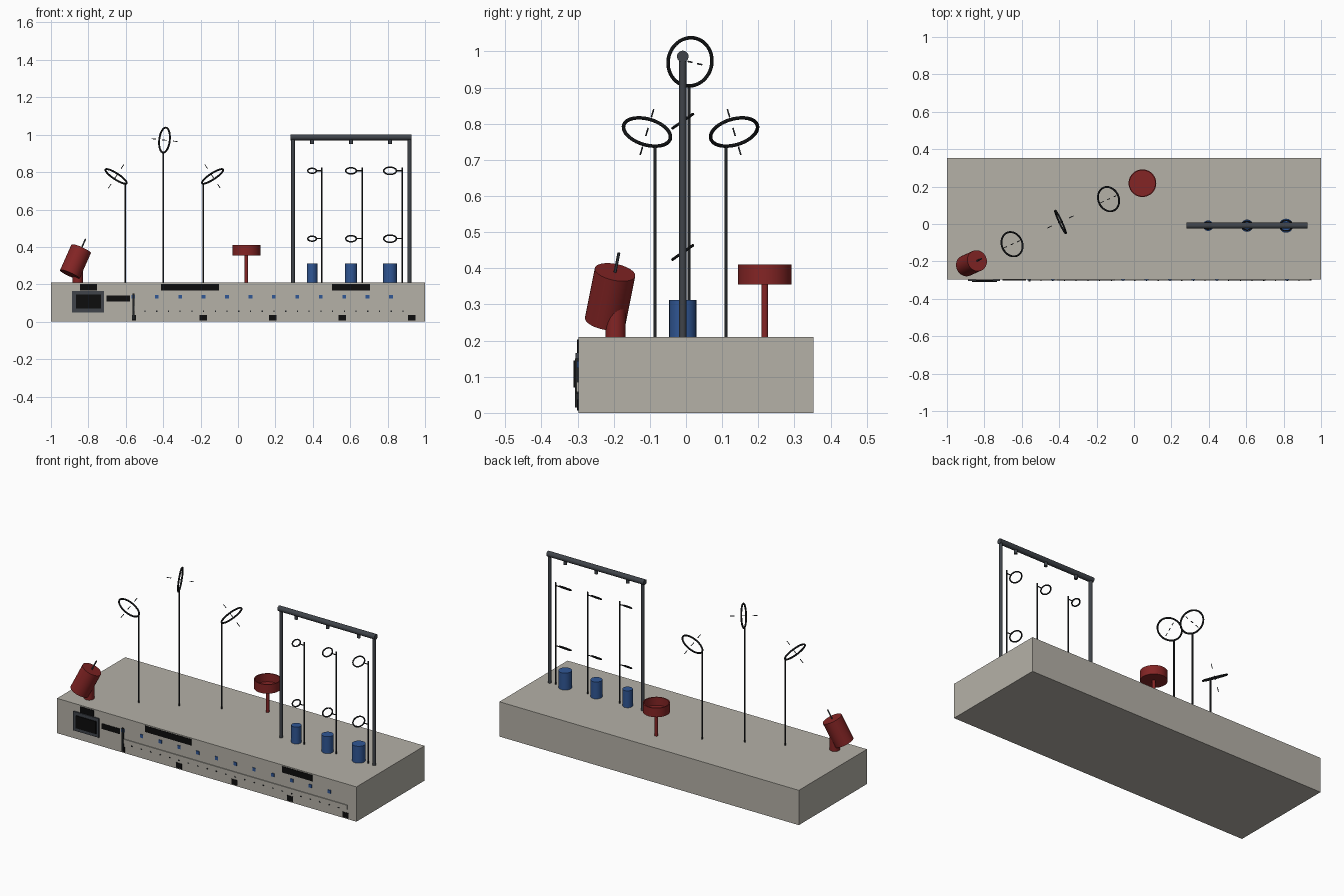
import bpy, math
from mathutils import Vector

cube = bpy.data.objects.get("Cube")
if cube:
    bpy.data.objects.remove(cube)


def material(name, rgb):
    m = bpy.data.materials.new(name)
    m.use_nodes = True
    color = (*rgb, 1)
    m.diffuse_color = color
    m.node_tree.nodes["Principled BSDF"].inputs["Base Color"].default_value = color
    return m


STONE = material("warm grey", (0.46, 0.44, 0.39))
STEEL = material("dark steel", (0.05, 0.057, 0.067))
IRON = material("near black iron", (0.016, 0.018, 0.02))
BLACK = material("black", (0.004, 0.004, 0.004))
RED = material("deep red", (0.23, 0.018, 0.018))
BLUE = material("blue", (0.03, 0.095, 0.3))


def finish(name, mat, smooth=True):
    ob = bpy.context.object
    ob.name = name
    ob.data.materials.append(mat)
    if smooth:
        bpy.ops.object.shade_smooth_by_angle()
    return ob


def box(name, x, y, z, mat):
    """Box from (min, max) pairs on each axis."""
    mid = [(a + b) / 2 for a, b in (x, y, z)]
    bpy.ops.mesh.primitive_cube_add(size=1, location=mid)
    bpy.context.object.scale = [b - a for a, b in (x, y, z)]
    bpy.ops.object.transform_apply(location=False, rotation=False, scale=True)
    return finish(name, mat, False)


def rod(name, start, end, radius, mat, sides=24):
    """Cylinder between two points."""
    a, b = Vector(start), Vector(end)
    bpy.ops.mesh.primitive_cylinder_add(
        vertices=sides, radius=radius, depth=(b - a).length, location=(a + b) / 2,
        rotation=(b - a).to_track_quat('Z', 'Y').to_euler())
    return finish(name, mat)


def ring(name, center, normal, radius, tube):
    bpy.ops.mesh.primitive_torus_add(
        major_radius=radius, minor_radius=tube, major_segments=48, minor_segments=10,
        location=center, rotation=Vector(normal).to_track_quat('Z', 'Y').to_euler())
    return finish(name, IRON)


def cup(name, center, radius, bottom, top, wall, mat):
    """Open cup made by spinning a wall profile."""
    profile = [(0, bottom), (radius, bottom), (radius, top),
               (radius - wall, top), (radius - wall, bottom + wall), (0, bottom + wall)]
    sides = 40
    verts, faces = [], []
    for r, z in profile[1:-1]:
        for i in range(sides):
            t = math.tau * i / sides
            verts.append((center[0] + r * math.cos(t), center[1] + r * math.sin(t), z))
    loops = len(profile) - 2
    for k in range(loops - 1):
        for i in range(sides):
            j = (i + 1) % sides
            faces.append((k * sides + i, k * sides + j, (k + 1) * sides + j, (k + 1) * sides + i))
    faces.append(tuple(reversed(range(sides))))
    faces.append(tuple(range((loops - 1) * sides, loops * sides)))
    mesh = bpy.data.meshes.new(name)
    mesh.from_pydata(verts, [], faces)
    ob = bpy.data.objects.new(name, mesh)
    bpy.context.collection.objects.link(ob)
    bpy.ops.object.select_all(action='DESELECT')
    ob.select_set(True)
    bpy.context.view_layer.objects.active = ob
    return finish(name, mat)


TOP, FRONT = 0.21, -0.298

# Base slab
box("base", (-1, 1), (FRONT, 0.352), (0, TOP), STONE)

# Tilted launcher barrel on its stub
axis = Vector((0.4, 0.18, 0.9)).normalized()
mid = Vector((-0.869, -0.21, 0.321))
rod("launcher_barrel", mid - axis * 0.076, mid + axis * 0.076, 0.057, RED, 40)
rod("launcher_pin", mid + axis * 0.07, mid + axis * 0.135, 0.004, STEEL, 12)
rod("launcher_stub", (-0.857, -0.195, TOP), (-0.857, -0.195, 0.3), 0.028, RED)

# Standing hoops with a dashed axis through each
hoops = [((-0.652, -0.108, 0.777), (0.53, 0.24, 0.81)),
         ((-0.393, 0.011, 0.971), (0.9, 0.42, -0.1)),
         ((-0.136, 0.133, 0.777), (-0.53, -0.24, 0.81))]
for n, (c, d) in enumerate(hoops, 1):
    c, d = Vector(c), Vector(d).normalized()
    ring(f"hoop_{n}", c, d, 0.067, 0.005)
    low = c + (d * d.z - Vector((0, 0, 1))).normalized() * 0.067
    rod(f"hoop_post_{n}", (low.x, low.y, TOP), low, 0.0045, IRON, 16)
    for k in (-1, 0, 1):
        s = c + d * k * 0.064
        rod(f"hoop_axis_dash_{n}_{k + 2}", s - d * 0.013, s + d * 0.013, 0.0022, STEEL, 8)

# Catch cup on a stem
rod("catch_stem", (0.045, 0.218, TOP), (0.045, 0.218, 0.358), 0.0095, RED)
cup("catch_cup", (0.045, 0.218), 0.074, 0.355, 0.41, 0.006, RED)

# Gantry frame
GY = -0.009
for side, x in (("right", 0.294), ("left", 0.917)):
    rod(f"gantry_post_{side}", (x, GY, TOP), (x, GY, 0.985), 0.01, STEEL)
rod("gantry_beam", (0.28, GY, 0.986), (0.928, GY, 0.986), 0.016, STEEL)

# Three drop stations: nozzle, two angled rings on a post, and a blue can
ring_normal = (0, -0.57, 0.82)
for n in range(3):
    x = 0.396 + n * 0.2085
    post_x = x + 0.053 + n * 0.0055
    can = 0.028 + n * 0.0047
    radius = 0.023 + n * 0.0055
    rod(f"nozzle_{n + 1}", (x, GY, 0.98), (x, GY, 0.951), 0.01, STEEL, 16)
    rod(f"station_post_{n + 1}", (post_x, GY, TOP), (post_x, GY, 0.825), 0.004, IRON, 16)
    for level, z in (("lower", 0.444), ("upper", 0.807)):
        ring(f"{level}_ring_{n + 1}", (x, GY, z), ring_normal, radius, 0.004)
        rod(f"{level}_ring_arm_{n + 1}", (x + radius, GY, z), (post_x, GY, z), 0.003, IRON, 10)
    rod(f"blue_can_{n + 1}", (x, GY, TOP), (x, GY, 0.312), can, BLUE, 32)


def plate(name, x, z, mat, depth=0.003):
    return box(name, x, (FRONT - depth, FRONT + 0.001), z, mat)


# Display panel and dark label plates on the front
plate("display_frame", (-0.888, -0.717), (0.05, 0.165), STEEL, 0.007)
box("display_screen", (-0.866, -0.733), (FRONT - 0.013, FRONT - 0.006), (0.07, 0.145), BLACK)
plate("display_label", (-0.845, -0.754), (0.166, 0.203), BLACK)
plate("side_label", (-0.702, -0.578), (0.107, 0.139), BLACK)
plate("hoop_label", (-0.412, -0.102), (0.166, 0.203), BLACK)
plate("station_label", (0.503, 0.706), (0.166, 0.203), BLACK)

# Measuring strip with ticks, number plates, blue markers and a start rod
plate("scale_strip", (-0.565, 0.94), (0.058, 0.085), STONE, 0.005)
for i in range(24):
    x = -0.56 + i * 0.0627
    plate(f"tick_{i + 1}", (x - 0.003, x + 0.003), (0.053, 0.06), IRON, 0.006)
for i in range(5):
    x = -0.556 + i * 0.371
    half = 0.02 if i else 0.01
    plate(f"number_plate_{i + 1}", (x - half, x + half), (0.006, 0.037), BLACK)
for i in range(12):
    x = -0.56 + i * 0.1253
    plate(f"blue_marker_{i + 1}", (x - 0.01, x + 0.01), (0.124, 0.144), BLUE, 0.004)
plate("start_rod", (-0.563, -0.554), (0.015, 0.15), IRON, 0.009)
